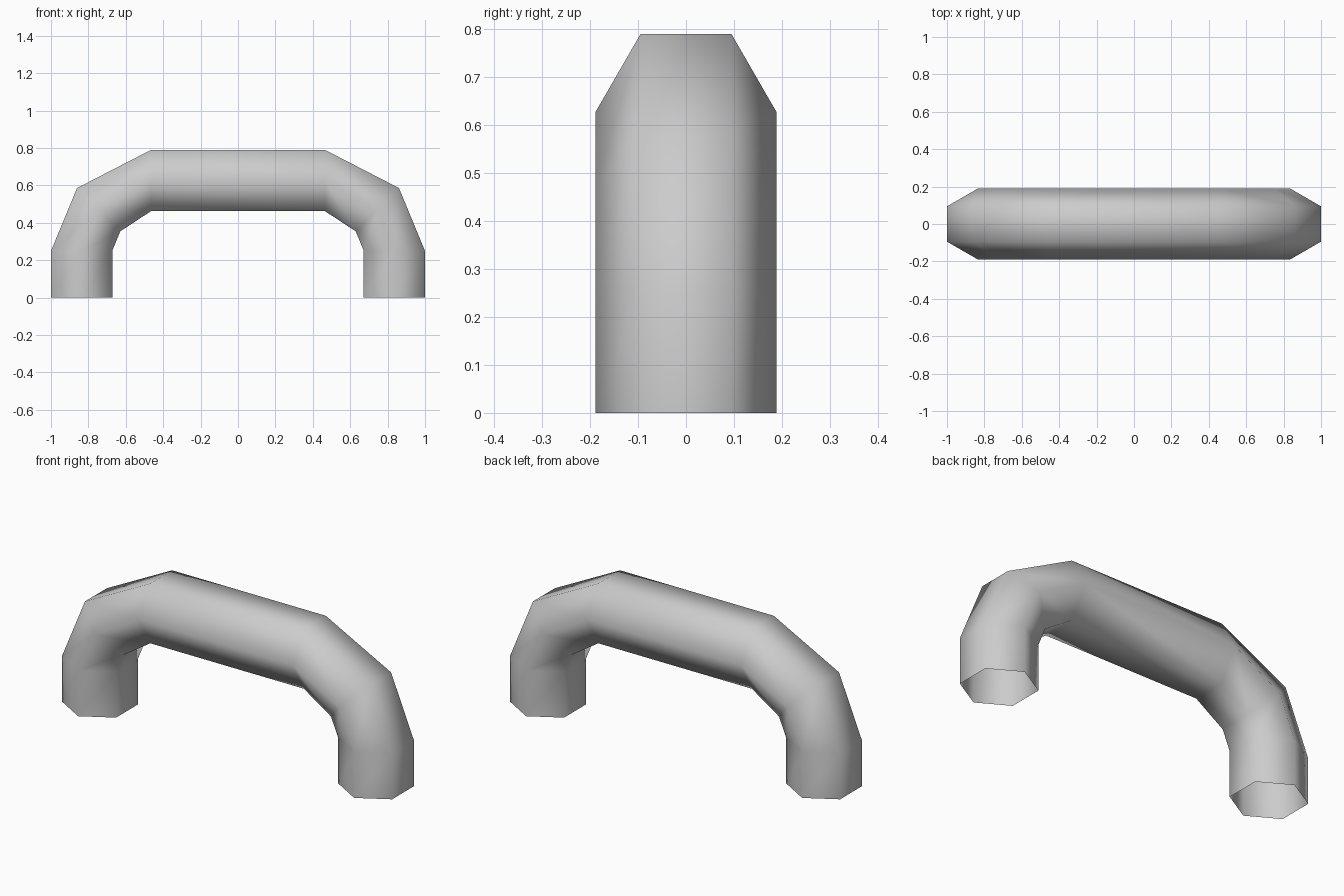
import bpy, bmesh
from math import cos, sin, radians
from mathutils import Vector

cube = bpy.data.objects.get("Cube")
if cube:
    bpy.data.objects.remove(cube, do_unlink=True)

SIDES = 6
RADIUS = 0.189

# Plain grey finish
grey = bpy.data.materials.new("plain_grey")
grey.use_nodes = True
colour = (0.6, 0.6, 0.6, 1)
grey.diffuse_color = colour
grey.node_tree.nodes["Principled BSDF"].inputs["Base Color"].default_value = colour

# Half of the handle path: centre x, centre z, tilt of the outward direction
half = [(0.836, 0, 0), (0.836, 0.25, 0), (0.745, 0.47, 45), (0.465, 0.626, 90)]
path = half + [(-x, z, 180 - tilt) for x, z, tilt in reversed(half)]

# Six-sided tube, open at both feet, with a flat side facing outward
bm = bmesh.new()
rings = []
for x, z, tilt in path:
    outward = Vector((cos(radians(tilt)), 0, sin(radians(tilt))))
    ring = []
    for i in range(SIDES):
        a = radians(360 * (i + 0.5) / SIDES)
        offset = outward * cos(a) + Vector((0, sin(a), 0))
        ring.append(bm.verts.new(Vector((x, 0, z)) + offset * RADIUS))
    rings.append(ring)
for low, high in zip(rings, rings[1:]):
    for i in range(SIDES):
        j = (i + 1) % SIDES
        face = bm.faces.new((low[i], low[j], high[j], high[i]))
        face.smooth = True

mesh = bpy.data.meshes.new("handle")
bm.to_mesh(mesh)
bm.free()
mesh.materials.append(grey)
handle = bpy.data.objects.new("handle", mesh)
bpy.context.collection.objects.link(handle)
